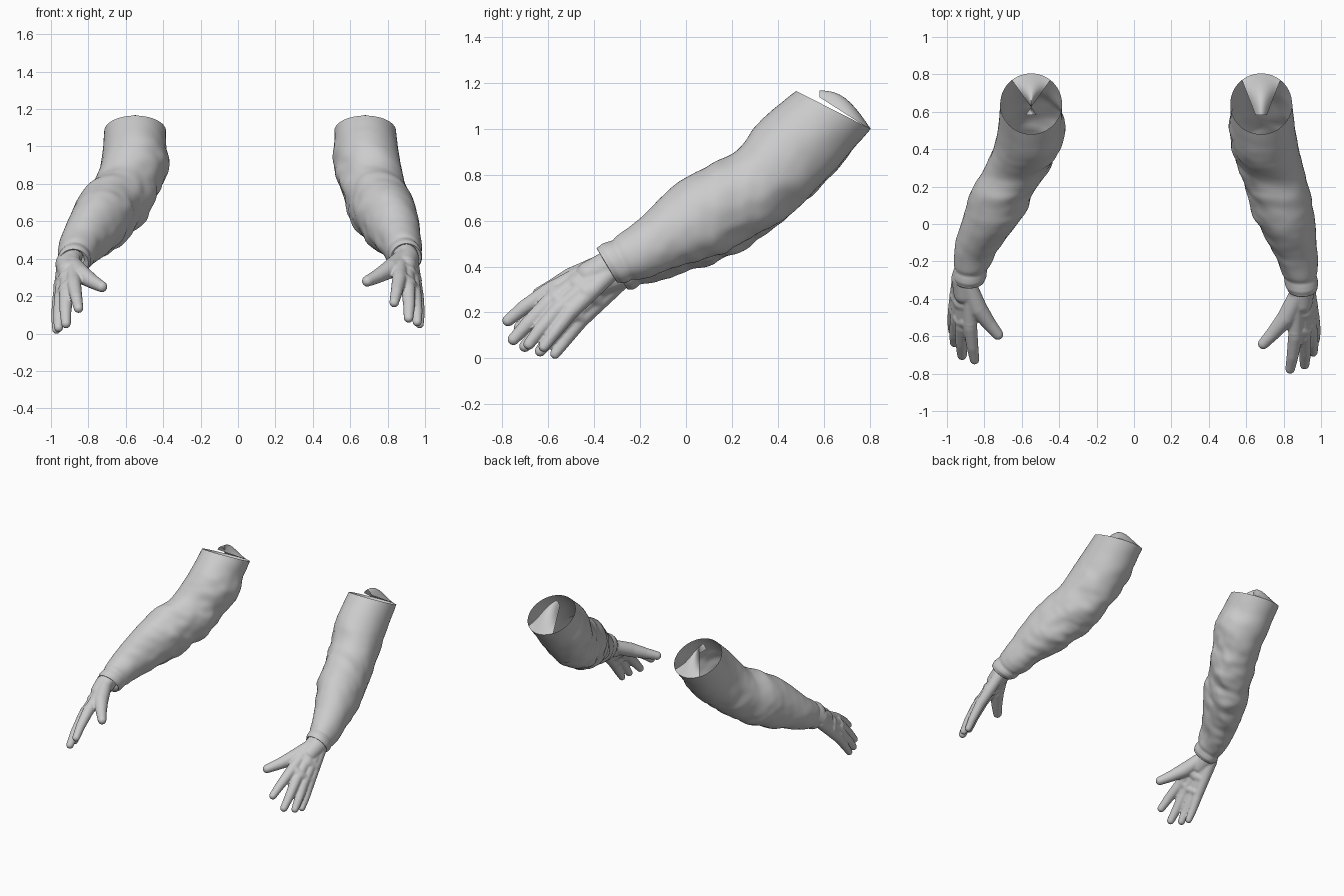
import bpy, bmesh, math
from mathutils import Vector, noise

cube = bpy.data.objects.get("Cube")
if cube:
    bpy.data.objects.remove(cube)

grey = bpy.data.materials.new("plain_grey")
grey.use_nodes = True
grey.diffuse_color = (0.6, 0.6, 0.6, 1)
grey.node_tree.nodes["Principled BSDF"].inputs["Base Color"].default_value = (0.6, 0.6, 0.6, 1)

SEG, STEPS = 56, 14

# Sleeve stations, cuff to shoulder: top edge (y, z), bottom edge (y, z), half width
STATIONS = [
    ((-.39, .48), (-.30, .33), .080),
    ((-.32, .52), (-.23, .34), .092),
    ((-.20, .61), (-.08, .38), .120),
    ((-.05, .755), (.12, .44), .155),
    ((.10, .84), (.23, .49), .168),
    ((.22, .905), (.37, .58), .172),
    ((.34, 1.05), (.57, .74), .174),
    ((.48, 1.165), (.805, 1.00), .165),
]
CENTRES = {"left": [.90, .89, .86, .81, .775, .735, .695, .68],
           "right": [.88, .87, .835, .75, .70, .62, .56, .55]}

# Chains of points and radii on the left hand, from wrist to tip
HAND = {
    "index": [((.87, -.35, .42), .042), ((.862, -.60, .29), .038), ((.848, -.705, .222), .032), ((.835, -.775, .165), .026)],
    "middle": [((.89, -.35, .41), .046), ((.91, -.60, .24), .038), ((.915, -.69, .15), .032), ((.912, -.752, .083), .026)],
    "ring": [((.91, -.34, .39), .046), ((.945, -.56, .21), .036), ((.957, -.64, .12), .030), ((.958, -.685, .062), .025)],
    "little": [((.925, -.33, .375), .042), ((.960, -.51, .195), .034), ((.970, -.575, .11), .028), ((.971, -.62, .05), .023)],
    "thumb": [((.875, -.38, .40), .048), ((.815, -.50, .345), .050), ((.748, -.58, .307), .038), ((.692, -.64, .28), .030)],
    "forearm": [((.87, -.24, .48), .060), ((.90, -.34, .40), .068), ((.895, -.42, .365), .060)],
    "knuckles": [((.862, -.575, .305), .038), ((.912, -.565, .262), .041), ((.955, -.50, .21), .036)],
    "palm": [((.855, -.48, .35), .044), ((.905, -.47, .32), .050), ((.942, -.43, .285), .042)],
}


def finish(name, bm):
    bmesh.ops.recalc_face_normals(bm, faces=bm.faces)
    mesh = bpy.data.meshes.new(name)
    bm.to_mesh(mesh)
    bm.free()
    mesh.materials.append(grey)
    mesh.polygons.foreach_set("use_smooth", [True] * len(mesh.polygons))
    obj = bpy.data.objects.new(name, mesh)
    bpy.context.collection.objects.link(obj)
    return obj


def spline(a, b, c, d, t):
    return 0.5 * (2 * b + (c - a) * t + (2 * a - 5 * b + 4 * c - d) * t ** 2
                  + (3 * b - a - 3 * c + d) * t ** 3)


def sleeve(side, sign):
    rows = []
    last = len(STATIONS) - 1
    for i, (top, bottom, width) in enumerate(STATIONS):
        shift = 0 if side == "left" else 1 - i / last
        rows.append(Vector((CENTRES[side][i], top[0] + .045 * shift, top[1] - .03 * shift,
                            bottom[0] + .045 * shift, bottom[1] - .03 * shift, width)))
    rows = [rows[0]] + rows + [rows[-1]]
    samples = []
    for i in range(1, last + 1):
        samples += [spline(*rows[i - 1:i + 3], k / STEPS) for k in range(STEPS)]
    samples.append(rows[-1])
    bm = bmesh.new()
    rings = []
    for n, (cx, ty, tz, by, bz, width) in enumerate(samples):
        u = n / (len(samples) - 1)
        centre = Vector((cx, (ty + by) / 2, (tz + bz) / 2))
        lift = Vector((0, (ty - by) / 2, (tz - bz) / 2))
        # Rolled cuff, then a pinched seam behind it
        size = 1 + .05 * math.exp(-((u - .07) / .03) ** 2) - .06 * math.exp(-((u - .14) / .02) ** 2)
        folds = min(1, u * 6) * min(1, (1 - u) * 5)
        # Collar seam that stands proud on the inner rear
        seam = math.exp(-((u - .9) / (.07 if u < .9 else .02)) ** 2)
        ring = []
        for k in range(SEG):
            a = math.tau * k / SEG
            offset = Vector((width * math.cos(a), 0, 0)) + lift * math.sin(a)
            p = centre + offset
            # Cloth folds run around the arm, deepest on the inner and lower sides
            wave = noise.noise(Vector((p.x * 4 * sign, p.y * 9, p.z * 9)))
            wave += .5 * noise.noise(Vector((p.x * 9, p.y * 18, p.z * 18 + 5 * sign)))
            depth = .065 + .03 * (-math.cos(a) - math.sin(a))
            proud = .08 * seam * math.exp(-((a - math.pi - .4) / .6) ** 2)
            p = centre + offset * (size + wave * depth * folds + proud)
            p.x *= sign
            ring.append(bm.verts.new(p))
        rings.append(ring)
    # Cuff turned in around the wrist
    mouth = sum((v.co for v in rings[0]), Vector()) / SEG
    rings.insert(0, [bm.verts.new(mouth + (v.co - mouth) * .7 + Vector((0, .03, .02))) for v in rings[0]])
    for r, s in zip(rings, rings[1:]):
        for k in range(SEG):
            j = (k + 1) % SEG
            bm.faces.new((r[k], r[j], s[j], s[k]))
    rim = [v.co.copy() for v in rings[-1]]
    finish(side + "_sleeve", bm)
    return rim


def tongue(side, rim):
    # Loose cloth fold rising from the rear of the open rim to a peak
    middle = sum(rim, Vector()) / SEG
    reach, rows = 6, 10
    bm = bmesh.new()
    grid = []
    for r in range(rows + 1):
        t = r / rows
        line = []
        for c in range(-reach, reach + 1):
            s = c / reach
            base = rim[SEG * 3 // 4 + c]
            peak = middle + Vector((.03 * s, -.06, .085 - .03 * s * s))
            p = base.lerp(peak, t)
            p.z += .05 * math.sin(math.pi * t) * (1 - s * s)
            line.append(bm.verts.new(p))
        grid.append(line)
    for low, high in zip(grid, grid[1:]):
        for k in range(2 * reach):
            bm.faces.new((low[k], low[k + 1], high[k + 1], high[k]))
    finish(side + "_sleeve_tongue", bm)


def limb(bm, chain):
    # Round joints linked by tapered segments
    for p, r in chain:
        ball = bmesh.ops.create_icosphere(bm, subdivisions=3, radius=r)
        bmesh.ops.translate(bm, verts=ball["verts"], vec=p)
    for (p, r), (q, s) in zip(chain, chain[1:]):
        axis = q - p
        cone = bmesh.ops.create_cone(bm, cap_ends=True, segments=20, radius1=r, radius2=s, depth=axis.length)
        turn = Vector((0, 0, 1)).rotation_difference(axis).to_matrix()
        for v in cone["verts"]:
            v.co = turn @ v.co + (p + q) / 2


def hand(side, sign):
    bm = bmesh.new()
    for chain in HAND.values():
        placed = []
        for (x, y, z), r in chain:
            if side == "right":
                x, y, z = x + .13 * (.97 - x), y + .05, z - .03
            placed.append((Vector((x * sign, y, z)), r))
        limb(bm, placed)
    obj = finish(side + "_hand", bm)
    remesh = obj.modifiers.new("blend", "REMESH")
    remesh.mode = "VOXEL"
    remesh.voxel_size = .006
    remesh.use_smooth_shade = True
    soft = obj.modifiers.new("soften", "SMOOTH")
    soft.factor = .5
    soft.iterations = 6


for side, sign in (("left", 1), ("right", -1)):
    tongue(side, sleeve(side, sign))
    hand(side, sign)
